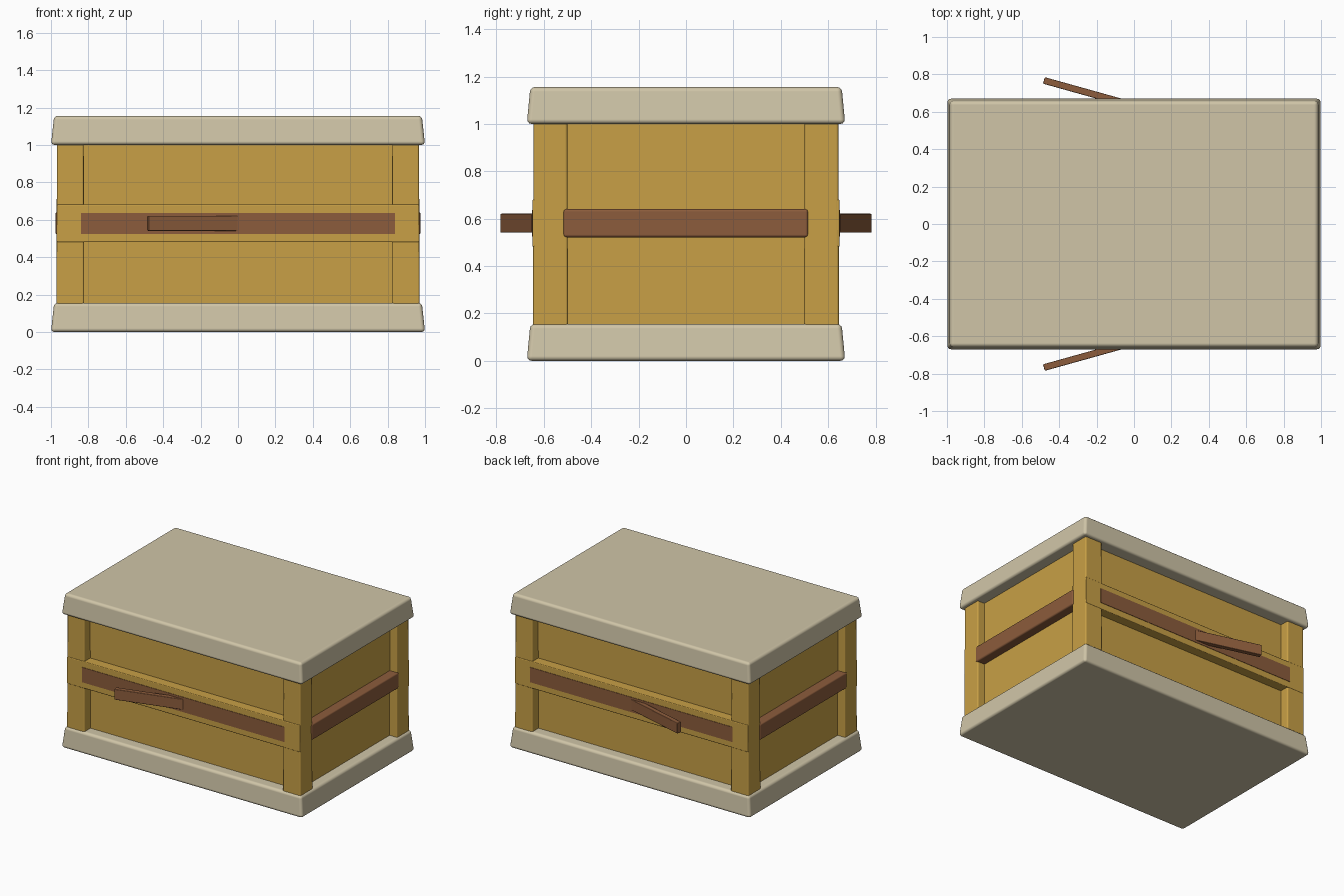
import bpy, math
from mathutils import Matrix, Vector

if "Cube" in bpy.data.objects:
    bpy.data.objects.remove(bpy.data.objects["Cube"])


def material(name, rgb):
    m = bpy.data.materials.new(name)
    m.diffuse_color = (*rgb, 1)
    m.use_nodes = True
    m.node_tree.nodes["Principled BSDF"].inputs["Base Color"].default_value = m.diffuse_color
    return m


CREAM = material("cream", (0.63, 0.56, 0.39))
GOLD = material("golden_wood", (0.58, 0.352, 0.061))
BROWN = material("brown_wood", (0.262, 0.107, 0.045))


def box(name, lo, hi, mat, bevel=0.0, inset=(0, 0), segments=2, turn=0.0):
    """Box between two corners; the top can be drawn in, and the box turned about z."""
    lo, hi = Vector(lo), Vector(hi)
    c, h = (lo + hi) / 2, (hi - lo) / 2
    verts = []
    for z in (-1, 1):
        for x, y in ((-1, -1), (1, -1), (1, 1), (-1, 1)):
            ix, iy = inset if z > 0 else (0, 0)
            verts.append((x * (h.x - ix), y * (h.y - iy), z * h.z))
    faces = [(3, 2, 1, 0), (4, 5, 6, 7)]
    faces += [(i, (i + 1) % 4, (i + 1) % 4 + 4, i + 4) for i in range(4)]
    me = bpy.data.meshes.new(name)
    me.from_pydata(verts, [], faces)
    me.transform(Matrix.Translation(c) @ Matrix.Rotation(turn, 4, "Z"))
    me.materials.append(mat)
    ob = bpy.data.objects.new(name, me)
    bpy.context.collection.objects.link(ob)
    if bevel:
        me.shade_smooth()
        b = ob.modifiers.new("rounded_edges", "BEVEL")
        b.width, b.segments = bevel, segments
        b.limit_method = "NONE"
        b.harden_normals = True
    return ob


# Base and lid slabs, narrowing slightly upward
for name, z in (("base", 0.0), ("lid", 1.0)):
    box(name, (-1, -0.672, z), (1, 0.672, z + 0.156), CREAM, 0.02, (0.017, 0.015), 3)

# Recessed chest body
box("body", (-0.91, -0.575, 0.1), (0.91, 0.575, 1.05), GOLD)

# Corner posts
for sx, side in ((-1, "left"), (1, "right")):
    for sy, end in ((-1, "front"), (1, "back")):
        xs = sorted((sx * 0.822, sx * 0.971))
        ys = sorted((sy * 0.498, sy * 0.646))
        box(f"{end}_{side}_post", (xs[0], ys[0], 0.13), (xs[1], ys[1], 1.03),
            GOLD, 0.01, (0.003, 0.003))

# Front and back rails, each with an inlaid strip and an angled handle
for sy, end in ((-1, "front"), (1, "back")):
    def span(a, b):
        return sorted((sy * a, sy * b))
    a, b = span(0.55, 0.648)
    box(f"{end}_rail", (-0.968, a, 0.48), (0.968, b, 0.682), GOLD, 0.006)
    a, b = span(0.64, 0.651)
    box(f"{end}_strip", (-0.84, a, 0.525), (0.84, b, 0.637), BROWN)
    cx, cy = -0.243, sy * 0.701
    box(f"{end}_handle", (cx - 0.248, cy - 0.018, 0.541), (cx + 0.248, cy + 0.018, 0.621),
        BROWN, 0.005, turn=-sy * math.radians(15.6))

# Side bars across the recessed end panels
for sx, side in ((-1, "left"), (1, "right")):
    xs = sorted((sx * 0.88, sx * 0.977))
    box(f"{side}_bar", (xs[0], -0.518, 0.521), (xs[1], 0.516, 0.641), BROWN, 0.012)
